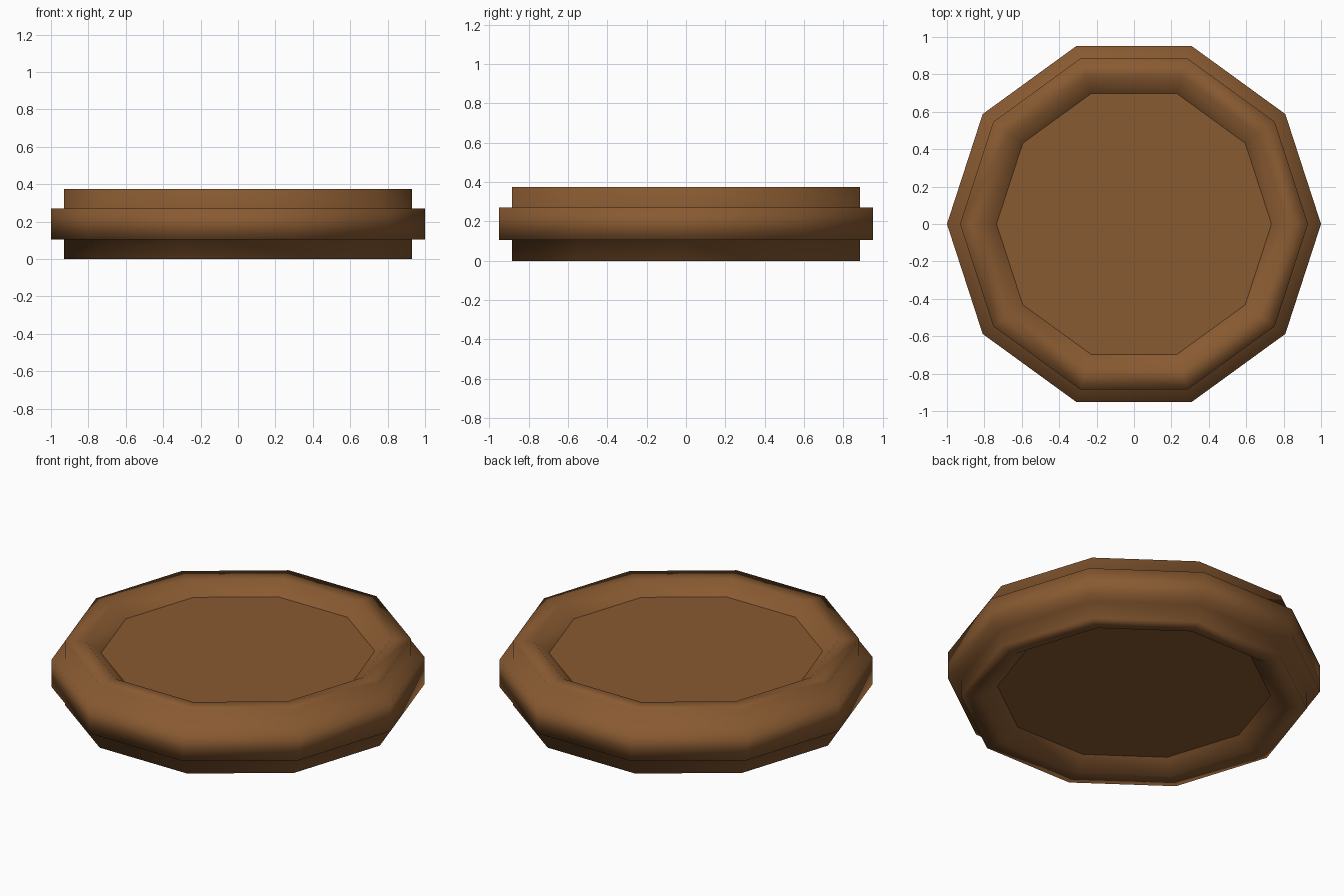
import bpy, bmesh, math

if "Cube" in bpy.data.objects:
    bpy.data.objects.remove(bpy.data.objects["Cube"])

SIDES = 10
HEIGHT = 0.375

wood = bpy.data.materials.new("warm brown")
wood.diffuse_color = (0.25, 0.103, 0.031, 1.0)
wood.use_nodes = True
wood.node_tree.nodes["Principled BSDF"].inputs["Base Color"].default_value = wood.diffuse_color

# Upper half of the profile (radius, z), from the floor panel out to the band
upper = [(0.735, 0.305), (0.82, HEIGHT), (0.93, HEIGHT), (0.93, 0.27), (1.0, 0.27)]
# Mirror it for the underside
profile = upper + [(r, HEIGHT - z) for r, z in reversed(upper)]


def ring(bm, r, z):
    return [bm.verts.new((r * math.cos(2 * math.pi * i / SIDES),
                          r * math.sin(2 * math.pi * i / SIDES), z))
            for i in range(SIDES)]


def finish(bm, name, smooth):
    for f in bm.faces:
        f.smooth = smooth
    me = bpy.data.meshes.new(name)
    bm.to_mesh(me)
    bm.free()
    me.materials.append(wood)
    ob = bpy.data.objects.new(name, me)
    bpy.context.collection.objects.link(ob)
    return ob


# Stepped rim, softly shaded all round
bm = bmesh.new()
rings = [ring(bm, r, z) for r, z in profile]
for a, b in zip(rings, rings[1:]):
    for i in range(SIDES):
        j = (i + 1) % SIDES
        bm.faces.new((a[i], b[i], b[j], a[j]))
bmesh.ops.recalc_face_normals(bm, faces=bm.faces)
# the outer band must face outwards
if max(bm.faces, key=lambda f: f.calc_center_median().xy.length
       - abs(f.normal.z)).normal.dot(
       max(bm.faces, key=lambda f: f.calc_center_median().xy.length
           - abs(f.normal.z)).calc_center_median()) < 0:
    bmesh.ops.reverse_faces(bm, faces=bm.faces)
finish(bm, "stepped_rim", True)

# Flat sunken panels, top and bottom
for name, (r, z), up in (("top_panel", profile[0], True),
                         ("bottom_panel", profile[-1], False)):
    bm = bmesh.new()
    vs = ring(bm, r, z)
    bm.faces.new(vs if up else vs[::-1])
    finish(bm, name, False)
